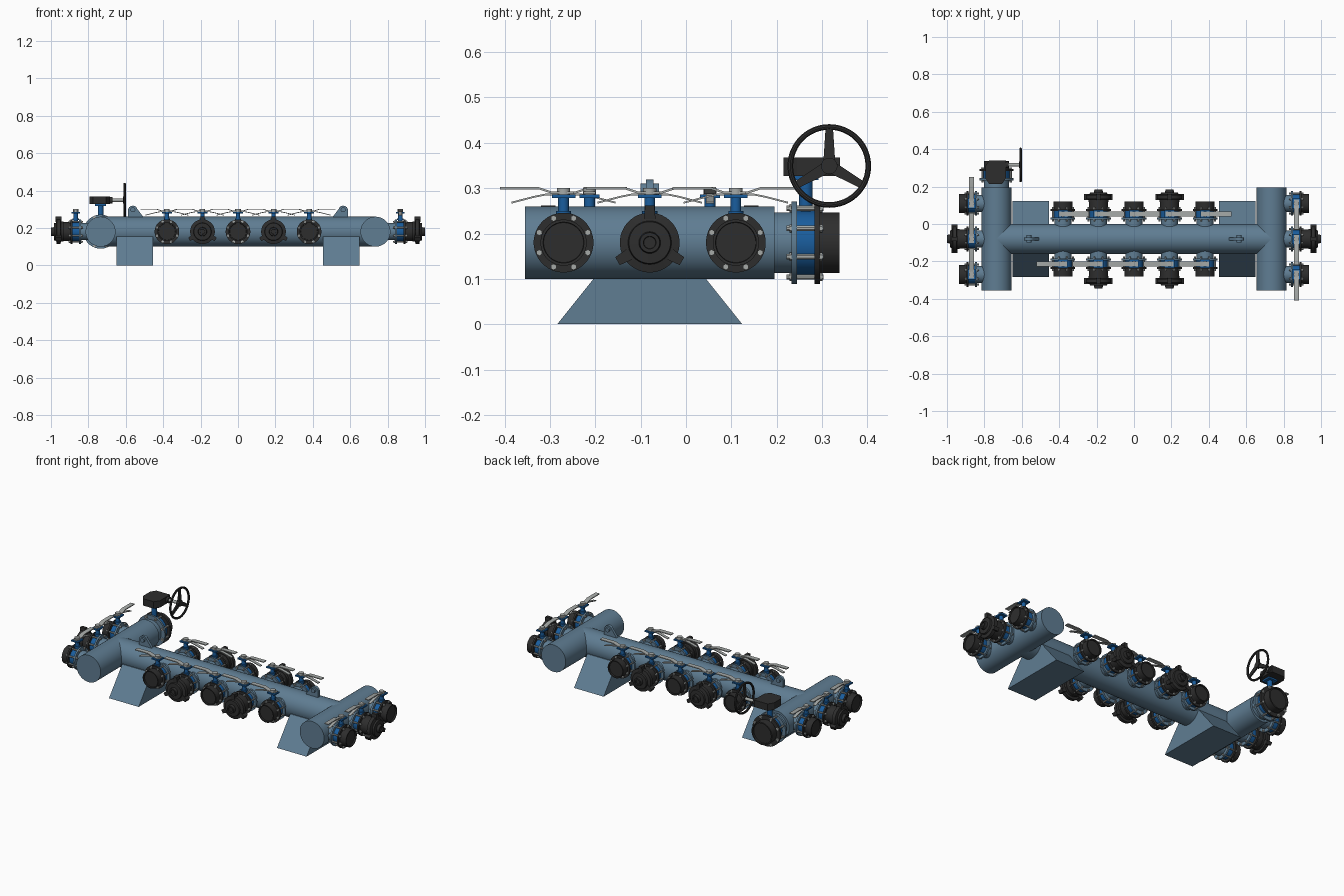
import bpy, bmesh, math
from mathutils import Matrix, Vector

if "Cube" in bpy.data.objects:
    bpy.data.objects.remove(bpy.data.objects["Cube"])


def material(name, rgb):
    m = bpy.data.materials.new(name)
    m.diffuse_color = (*rgb, 1)
    m.use_nodes = True
    m.node_tree.nodes["Principled BSDF"].inputs["Base Color"].default_value = m.diffuse_color
    return m


STEEL = material("blue_grey_paint", (0.115, 0.205, 0.29))
BLACK = material("black_coating", (0.027, 0.027, 0.027))
BLUE = material("bright_blue_paint", (0.01, 0.11, 0.34))
GREY = material("zinc_grey", (0.38, 0.40, 0.39))
AX = 0.18    # height of every pipe axis
YC = -0.08   # centre line of the main pipe


def lathe(bm, profile, mat=Matrix(), seg=40):
    """Revolve (distance, radius) points around the X axis."""
    rings = []
    for d, r in profile:
        rings.append([bm.verts.new(mat @ Vector((d, r * math.cos(a), r * math.sin(a))))
                      for a in (2 * math.pi * (i + 0.5) / seg for i in range(seg))])
    for a, b in zip(rings, rings[1:]):
        for i in range(seg):
            j = (i + 1) % seg
            bm.faces.new((a[i], a[j], b[j], b[i]))
    bm.faces.new(rings[0])
    bm.faces.new(rings[-1])


def rod(bm, p, q, r, seg=16):
    p, q = Vector(p), Vector(q)
    m = Matrix.Translation(p) @ (q - p).to_track_quat('X', 'Z').to_matrix().to_4x4()
    lathe(bm, [(0, r), ((q - p).length, r)], m, seg)


def prism(bm, pts, lo, hi, axis):
    """Extrude a 2D outline along the named axis."""
    def place(u, v, w):
        return {'X': (w, u, v), 'Y': (u, w, v), 'Z': (u, v, w)}[axis]
    a = [bm.verts.new(place(u, v, lo)) for u, v in pts]
    b = [bm.verts.new(place(u, v, hi)) for u, v in pts]
    bm.faces.new(a)
    bm.faces.new(b)
    for i in range(len(pts)):
        j = (i + 1) % len(pts)
        bm.faces.new((a[i], a[j], b[j], b[i]))


def strip(bm, line, t, lo, hi):
    """Bent flat bar: a line in YZ thickened by t, extruded along X."""
    prism(bm, [(y, z + t / 2) for y, z in line]
          + [(y, z - t / 2) for y, z in reversed(line)], lo, hi, 'X')


def mesh(name, bm, mat):
    bmesh.ops.recalc_face_normals(bm, faces=bm.faces)
    me = bpy.data.meshes.new(name)
    bm.to_mesh(me)
    bm.free()
    me.materials.append(mat)
    me.shade_smooth()
    me.set_sharp_from_angle(angle=math.radians(32))
    return me


def put(name, me, matrix=Matrix()):
    ob = bpy.data.objects.new(name, me)
    ob.matrix_world = matrix
    bpy.context.collection.objects.link(ob)
    return ob


def build(name, mat, fill):
    bm = bmesh.new()
    fill(bm)
    return mesh(name, bm, mat)


def bolt_ring(pitch, r, d0, d1):
    def fill(bm):
        for i in range(8):
            a = math.radians(22.5 + 45 * i)
            y, z = pitch * math.cos(a), pitch * math.sin(a)
            rod(bm, (d0, y, z), (d1, y, z), r * 0.7, 8)
            rod(bm, (d0 + .006, y, z), (d0 + .013, y, z), r, 6)
            rod(bm, (d1 - .009, y, z), (d1 - .002, y, z), r, 6)
    return fill


# Main pipe and the two cross headers
put("main_pipe", build("main_pipe", STEEL, lambda bm: lathe(bm, [(-.735, .08), (.735, .08)], seg=64)),
    Matrix.Translation((0, YC, AX)))
header = build("header", STEEL, lambda bm: lathe(bm, [(-.275, .08), (.275, .08)], seg=64))
for side, x in (("left", -.735), ("right", .735)):
    put(side + "_header", header, Matrix.Translation((x, YC, AX)) @ Matrix.Rotation(math.pi / 2, 4, 'Z'))

# Trapezoid feet and lifting lugs, mirrored left to right
for side, s in (("left", -1), ("right", 1)):
    put(side + "_foot", build("foot", STEEL, lambda bm: prism(
        bm, [(YC - .204, 0), (YC + .204, 0), (YC + .08, .155), (YC - .08, .155)],
        min(s * .65, s * .455), max(s * .65, s * .455), 'X')))

    def lug(bm):
        top = [(s * (.562 + .027 * math.cos(a)), .292 + .027 * math.sin(a))
               for a in (math.radians(15 * k) for k in range(0, 10))]
        top += [(s * (.562 + .027 * math.cos(a)), .292 + .027 * math.sin(a))
                for a in (math.radians(100), math.radians(120))]
        prism(bm, [(s * .50, .25), (s * .589, .25)] + top, YC - .008, YC + .008, 'Y')
        lathe(bm, [(-.02, .013), (.02, .013)], Matrix.Translation((s * .562, YC, .297))
              @ Matrix.Rotation(math.pi / 2, 4, 'Z'), 20)
    put(side + "_lifting_lug", build("lifting_lug", STEEL, lug))


# Small branch valve, local X pointing away from the pipe axis
def stem(bm):
    rod(bm, (.133, 0, .04), (.133, 0, .106), .012)
    rod(bm, (.133, 0, .062), (.133, 0, .070), .017)
    prism(bm, [(.111, -.026), (.155, -.026), (.155, .026), (.111, .026)], .098, .106, 'Z')


def lever(bm):
    rod(bm, (.133, 0, .104), (.133, 0, .120), .015)
    strip(bm, [(.022, .110), (-.025, .110), (-.055, .120), (-.14, .120)], .005, .120, .146)
    strip(bm, [(0, .106), (-.04, .106), (-.065, .101), (-.115, .088)], .004, .124, .142)


def cap(bm):
    lathe(bm, [(.198, .054), (.212, .054), (.214, .066), (.234, .066), (.238, .048),
               (.248, .046), (.249, .024), (.265, .022), (.265, .014), (.258, .013)])
    for deg in (90, 210, 330):
        b = bmesh.new()
        prism(b, [(.052, -.013), (.082, -.010), (.082, .010), (.052, .013)], .208, .240, 'X')
        b.transform(Matrix.Rotation(math.radians(deg), 4, 'X'))
        tmp = bpy.data.meshes.new("lug_tmp")
        b.to_mesh(tmp)
        b.free()
        bm.from_mesh(tmp)
        bpy.data.meshes.remove(tmp)


valve = {
    "neck": build("neck", STEEL, lambda bm: lathe(bm, [(.05, .046), (.104, .046), (.104, .066), (.114, .066)])),
    "body": build("body", BLUE, lambda bm: lathe(bm, [(.114, .050), (.150, .050)])),
    "stem": build("stem", BLUE, stem),
    "lever": build("lever", GREY, lever),
    "outlet": build("outlet", BLACK, lambda bm: lathe(
        bm, [(.150, .066), (.160, .066), (.160, .051), (.200, .051), (.200, .045), (.192, .044)])),
    "bolts": build("bolts", GREY, bolt_ring(.058, .007, .094, .170)),
}
cap_mesh = build("cap", BLACK, cap)


def place_valve(label, x, y, deg, capped):
    m = Matrix.Translation((x, y, AX)) @ Matrix.Rotation(math.radians(deg), 4, 'Z')
    for part, me in valve.items():
        put(f"{label}_{part}", me, m)
    if capped:
        put(label + "_cap", cap_mesh, m)


for i in range(5):
    place_valve(f"front_valve_{i + 1}", .19 * (i - 2), YC, -90, i % 2 == 1)
    place_valve(f"back_valve_{i + 1}", .19 * (i - 2), YC, 90, i % 2 == 1)
for i in range(3):
    place_valve(f"right_valve_{i + 1}", .735, YC + .19 * (i - 1), 0, i == 1)
    place_valve(f"left_valve_{i + 1}", -.735, YC + .19 * (i - 1), 180, i == 1)

# Large inlet valve on the back end of the left header
big = Matrix.Translation((-.735, 0, AX)) @ Matrix.Rotation(math.pi / 2, 4, 'Z')
put("inlet_neck", build("inlet_neck", STEEL, lambda bm: lathe(
    bm, [(.19, .067), (.233, .067), (.233, .091), (.245, .091)], seg=48)), big)
put("inlet_body", build("inlet_body", BLUE, lambda bm: lathe(bm, [(.245, .070), (.283, .070)], seg=48)), big)
put("inlet_outlet", build("inlet_outlet", BLACK, lambda bm: lathe(
    bm, [(.283, .091), (.295, .091), (.295, .067), (.338, .067), (.338, .060), (.328, .059)], seg=48)), big)
put("inlet_bolts", build("inlet_bolts", GREY, bolt_ring(.082, .009, .222, .303)), big)


def inlet_stem(bm):
    rod(bm, (.264, 0, .06), (.264, 0, .15), .015)
    prism(bm, [(.236, -.03), (.292, -.03), (.292, .03), (.236, .03)], .138, .147, 'Z')


put("inlet_stem", build("inlet_stem", BLUE, inlet_stem), big)


# Gearbox, drive shaft and handwheel
def gearbox(bm):
    prism(bm, [(-.775, .215), (-.705, .215), (-.685, .245), (-.685, .34), (-.775, .34),
               (-.795, .31), (-.795, .245)], .327, .368, 'Z')
    rod(bm, (-.69, .316, .348), (-.672, .316, .348), .018)


put("gearbox", build("gearbox", BLACK, gearbox))
put("drive_shaft", build("drive_shaft", GREY, lambda bm: rod(
    bm, (-.675, .316, .348), (-.600, .316, .348), .009)))


def wheel(bm):
    n, R, r = 48, .086, .0065
    rings = [[bm.verts.new((r * math.cos(b), (R + r * math.sin(b)) * math.cos(a), (R + r * math.sin(b)) * math.sin(a)))
              for b in (2 * math.pi * k / 10 for k in range(10))]
             for a in (2 * math.pi * i / n for i in range(n))]
    for i in range(n):
        p, q = rings[i], rings[(i + 1) % n]
        for k in range(10):
            j = (k + 1) % 10
            bm.faces.new((p[k], p[j], q[j], q[k]))
    lathe(bm, [(-.010, .018), (.008, .018)], seg=24)
    for deg in (90, 210, 330):
        a = math.radians(deg)
        c, s = math.cos(a), math.sin(a)
        pts = [(.01, -.013), (.086, -.008), (.086, .008), (.01, .013)]
        prism(bm, [(u * c - v * s, u * s + v * c) for u, v in pts], -.004, .004, 'X')


put("handwheel", build("handwheel", BLACK, wheel), Matrix.Translation((-.606, .316, .349)))
